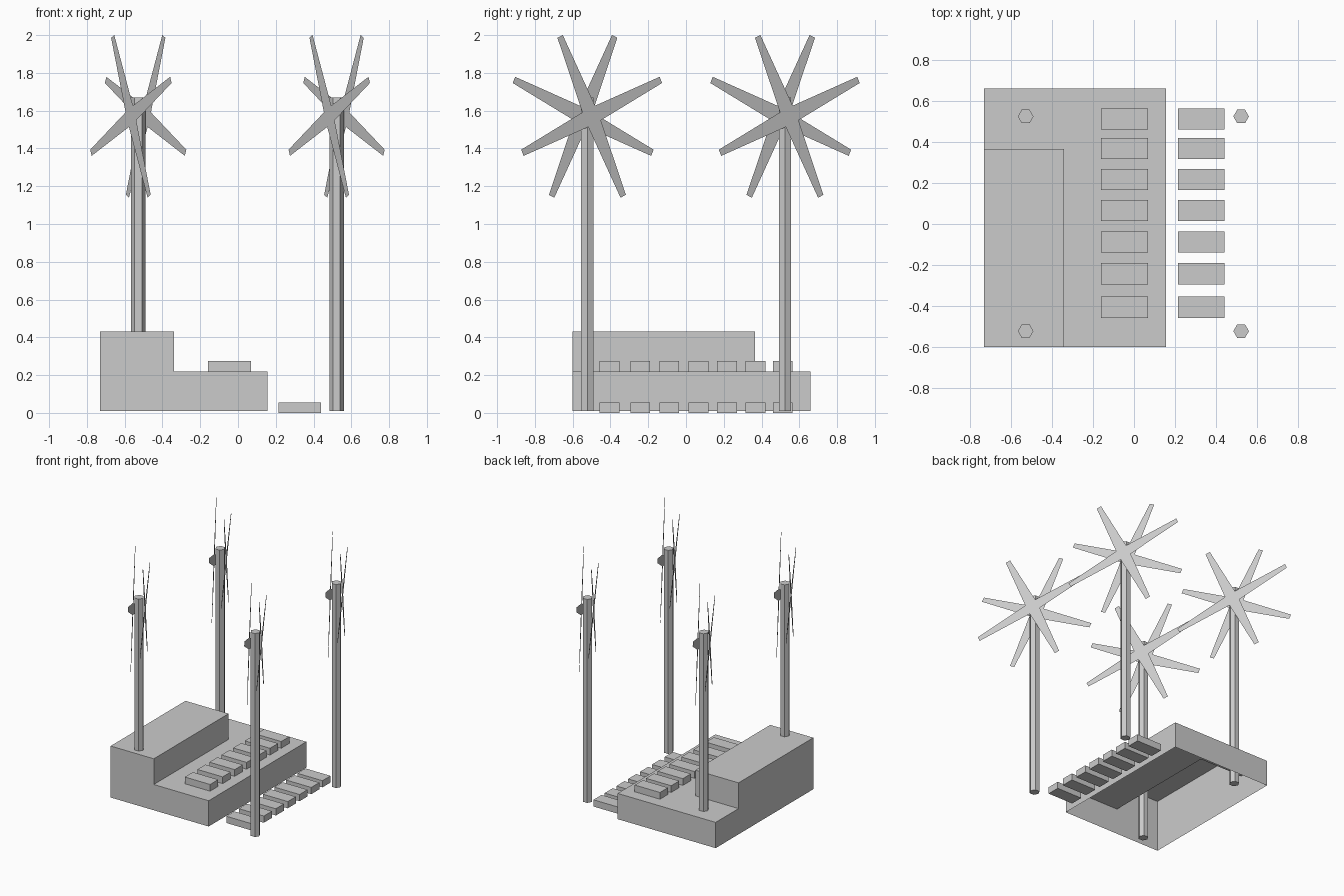
import bpy, bmesh, math
from mathutils import Vector

if "Cube" in bpy.data.objects:
    bpy.data.objects.remove(bpy.data.objects["Cube"])


def finish(bm, name):
    bmesh.ops.recalc_face_normals(bm, faces=bm.faces[:])
    mesh = bpy.data.meshes.new(name)
    bm.to_mesh(mesh)
    bm.free()
    obj = bpy.data.objects.new(name, mesh)
    bpy.context.collection.objects.link(obj)
    return obj


def box(name, x0, x1, y0, y1, z0, z1):
    bm = bmesh.new()
    bmesh.ops.create_cube(bm, size=1)
    for v in bm.verts:
        v.co = Vector(((x0 + x1) / 2 + v.co.x * (x1 - x0),
                       (y0 + y1) / 2 + v.co.y * (y1 - y0),
                       (z0 + z1) / 2 + v.co.z * (z1 - z0)))
    return finish(bm, name)


# Stepped platform: hollow shell, open underneath
bm = bmesh.new()
xs, ys = (-0.73, -0.34, 0.155), (-0.6, 0.365, 0.66)
grid = [[bm.verts.new((x, y, 0.22)) for y in ys] for x in xs]
cells = [bm.faces.new((grid[i][j], grid[i + 1][j], grid[i + 1][j + 1], grid[i][j + 1]))
         for i in (0, 1) for j in (0, 1)]
raised = bmesh.ops.extrude_discrete_faces(bm, faces=[cells[0]])["faces"]
for v in raised[0].verts:
    v.co.z = 0.43
rim = [e for e in bm.edges if e.is_boundary]
for el in bmesh.ops.extrude_edge_only(bm, edges=rim)["geom"]:
    if isinstance(el, bmesh.types.BMVert):
        el.co.z = 0.01
finish(bm, "platform")

# Two rows of small slabs, on the deck and on the ground
for k, y in enumerate((0.512, 0.368, 0.217, 0.066, -0.088, -0.243, -0.405)):
    box(f"deck_slab_{k}", -0.16, 0.068, y - 0.052, y + 0.052, 0.22, 0.275)
    box(f"ground_slab_{k}", 0.214, 0.44, y - 0.052, y + 0.052, 0.0, 0.055)


def trunk(name, cx, cy, top):
    bm = bmesh.new()
    bmesh.ops.create_cone(bm, cap_ends=True, segments=6, radius1=0.038,
                          radius2=0.038, depth=top - 0.01)
    # turn the hexagon so its corners point along x
    corner = bm.verts[:][0].co
    turn = -math.atan2(corner.y, corner.x)
    c, s = math.cos(turn), math.sin(turn)
    for v in bm.verts:
        x, y, z = v.co
        v.co = Vector((cx + x * c - y * s, cy + x * s + y * c, z + (top + 0.01) / 2))
    finish(bm, name)


def fronds(name, cx, cy, side, tilt):
    # A cross of two flat tapered blades on one side of the trunk
    along = Vector((0.5, -0.866, 0))
    across = Vector((0.866, 0.5, 0))
    up = Vector((0, 0, 1))
    hub = Vector((cx, cy, 1.57)) + across * side
    bm = bmesh.new()
    for a in (tilt, tilt + math.pi / 2):
        u = along * math.cos(a) + up * math.sin(a)
        w = up * math.cos(a) - along * math.sin(a)
        outline = ((-0.465, -0.018), (0, -0.045), (0.465, -0.018),
                   (0.465, 0.018), (0, 0.045), (-0.465, 0.018))
        bm.faces.new([bm.verts.new(hub + u * r + w * h) for r, h in outline])
    finish(bm, name)


# Four palm trees
tilt = math.radians(24.5)
for i, cx in enumerate((-0.528, 0.522)):
    for j, cy in enumerate((-0.522, 0.524)):
        trunk(f"palm_trunk_{i}{j}", cx, cy, 1.67)
        fronds(f"palm_fronds_front_{i}{j}", cx, cy, -0.045, tilt)
        fronds(f"palm_fronds_back_{i}{j}", cx, cy, 0.045, -tilt)
